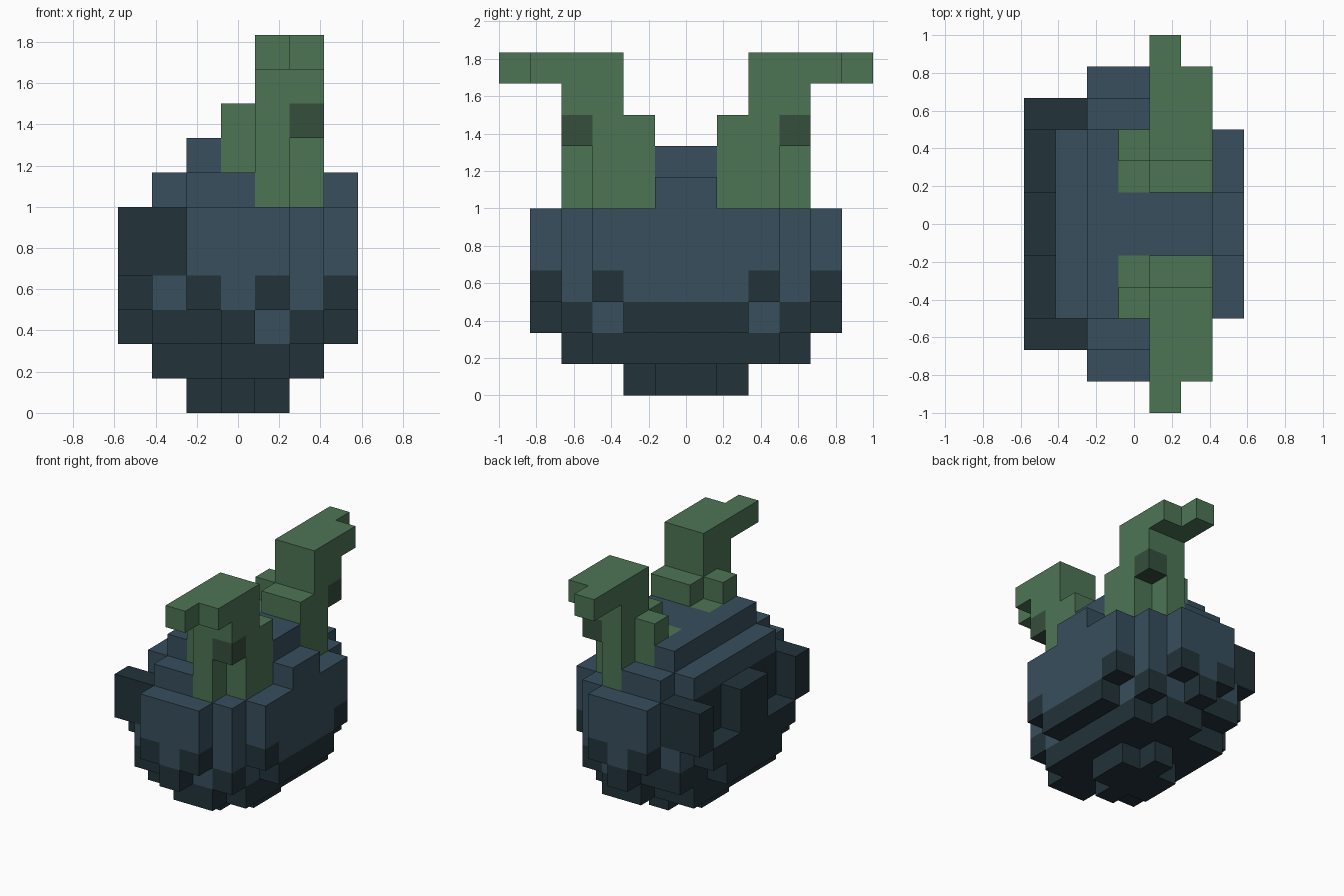
import bpy
import bmesh
import math
from mathutils import Vector

cube = bpy.data.objects.get("Cube")
if cube:
    bpy.data.objects.remove(cube, do_unlink=True)

U = 1 / 6  # edge of one block


def material(name, rgb):
    lin = [((c / 255 + 0.055) / 1.055) ** 2.4 for c in rgb] + [1]
    mat = bpy.data.materials.new(name)
    mat.use_nodes = True
    mat.diffuse_color = lin
    bsdf = next(n for n in mat.node_tree.nodes if n.type == 'BSDF_PRINCIPLED')
    bsdf.inputs["Base Color"].default_value = lin
    bsdf.inputs["Roughness"].default_value = 0.9
    return mat


MATS = [material("slate blue", (55, 78, 92)),
        material("dark slate", (34, 51, 58)),
        material("leaf green", (77, 117, 85)),
        material("dark green", (53, 78, 60))]
BLUE, DARK, GREEN, MOSS = range(4)

blocks = {}  # grid cell -> (part, material index)


def fill(part, cols, rows, layers, mat):
    """Fill inclusive block ranges, mirrored front to back."""
    for x in range(cols[0], cols[1] + 1):
        for r in range(rows[0], rows[1] + 1):
            for z in range(layers[0], layers[1] + 1):
                for y in (r, -1 - r):
                    blocks[x, y, z] = (part, mat)


def block(part, x, r, z, mat):
    fill(part, (x, x), (r, r), (z, z), mat)


# Foot: a small cross under the body
fill("foot", (2, 4), (0, 0), (0, 0), DARK)
fill("foot", (3, 3), (0, 1), (0, 0), DARK)

# Lower body: stepped dark bowl
fill("lower_body", (1, 5), (0, 2), (1, 1), DARK)
fill("lower_body", (3, 4), (3, 3), (1, 1), DARK)
fill("lower_body", (0, 6), (0, 1), (2, 2), DARK)
fill("lower_body", (1, 5), (2, 3), (2, 2), DARK)
block("lower_body", 3, 4, 2, DARK)
block("lower_body", 4, 3, 2, BLUE)
block("lower_body", 5, 2, 2, BLUE)

# Upper body: rounded in plan, with a checkered lower edge
fill("upper_body", (2, 4), (0, 4), (3, 5), BLUE)
fill("upper_body", (1, 5), (0, 3), (3, 5), BLUE)
fill("upper_body", (6, 6), (0, 2), (3, 5), BLUE)
for x, r in ((2, 4), (4, 4), (6, 2)):
    block("upper_body", x, r, 3, DARK)

# Dark face with projecting cheeks, nose and jaw
fill("face", (1, 1), (0, 3), (4, 5), DARK)
fill("face", (0, 0), (0, 2), (3, 3), DARK)
fill("face", (0, 0), (0, 0), (4, 5), DARK)
fill("face", (0, 0), (3, 3), (4, 5), DARK)

# Stepped crown
fill("crown", (1, 3), (0, 2), (6, 6), BLUE)
fill("crown", (2, 3), (3, 3), (6, 6), BLUE)
fill("crown", (4, 6), (0, 0), (6, 6), BLUE)
fill("crown", (2, 2), (0, 2), (7, 7), BLUE)
fill("crown", (3, 5), (0, 0), (7, 7), BLUE)

# Horns: root, stem and outward tip
fill("horns", (4, 5), (1, 1), (6, 8), GREEN)
fill("horns", (3, 3), (1, 2), (7, 7), GREEN)
block("horns", 3, 2, 8, GREEN)
fill("horns", (4, 4), (2, 3), (6, 10), GREEN)
fill("horns", (5, 5), (2, 2), (6, 10), GREEN)
fill("horns", (5, 5), (3, 3), (9, 10), GREEN)
block("horns", 5, 3, 8, MOSS)
fill("horns", (4, 5), (4, 4), (10, 10), GREEN)
block("horns", 4, 5, 10, GREEN)

AXES = [Vector(v) for v in ((1, 0, 0), (0, 1, 0), (0, 0, 1))]


def build(part):
    """Skin the outside of one part's blocks."""
    bm = bmesh.new()
    for cell, (owner, mat) in blocks.items():
        if owner != part:
            continue
        centre = Vector(cell) + Vector((-3, 0.5, 0.5))
        for i in range(3):
            for sign in (1, -1):
                n = AXES[i] * sign
                if tuple(int(a + b) for a, b in zip(cell, n)) in blocks:
                    continue
                a, b = AXES[(i + 1) % 3] / 2, AXES[(i + 2) % 3] / 2 * sign
                mid = centre + n / 2
                corners = (mid - a - b, mid + a - b, mid + a + b, mid - a + b)
                face = bm.faces.new([bm.verts.new(c * U) for c in corners])
                face.material_index = mat
    bmesh.ops.remove_doubles(bm, verts=bm.verts, dist=U / 100)
    bmesh.ops.dissolve_limit(bm, angle_limit=math.radians(1), verts=bm.verts,
                             edges=bm.edges, delimit={'MATERIAL'})
    mesh = bpy.data.meshes.new(part)
    bm.to_mesh(mesh)
    bm.free()
    for mat in MATS:
        mesh.materials.append(mat)
    bpy.context.collection.objects.link(bpy.data.objects.new(part, mesh))


for name in ("foot", "lower_body", "upper_body", "face", "crown", "horns"):
    build(name)
